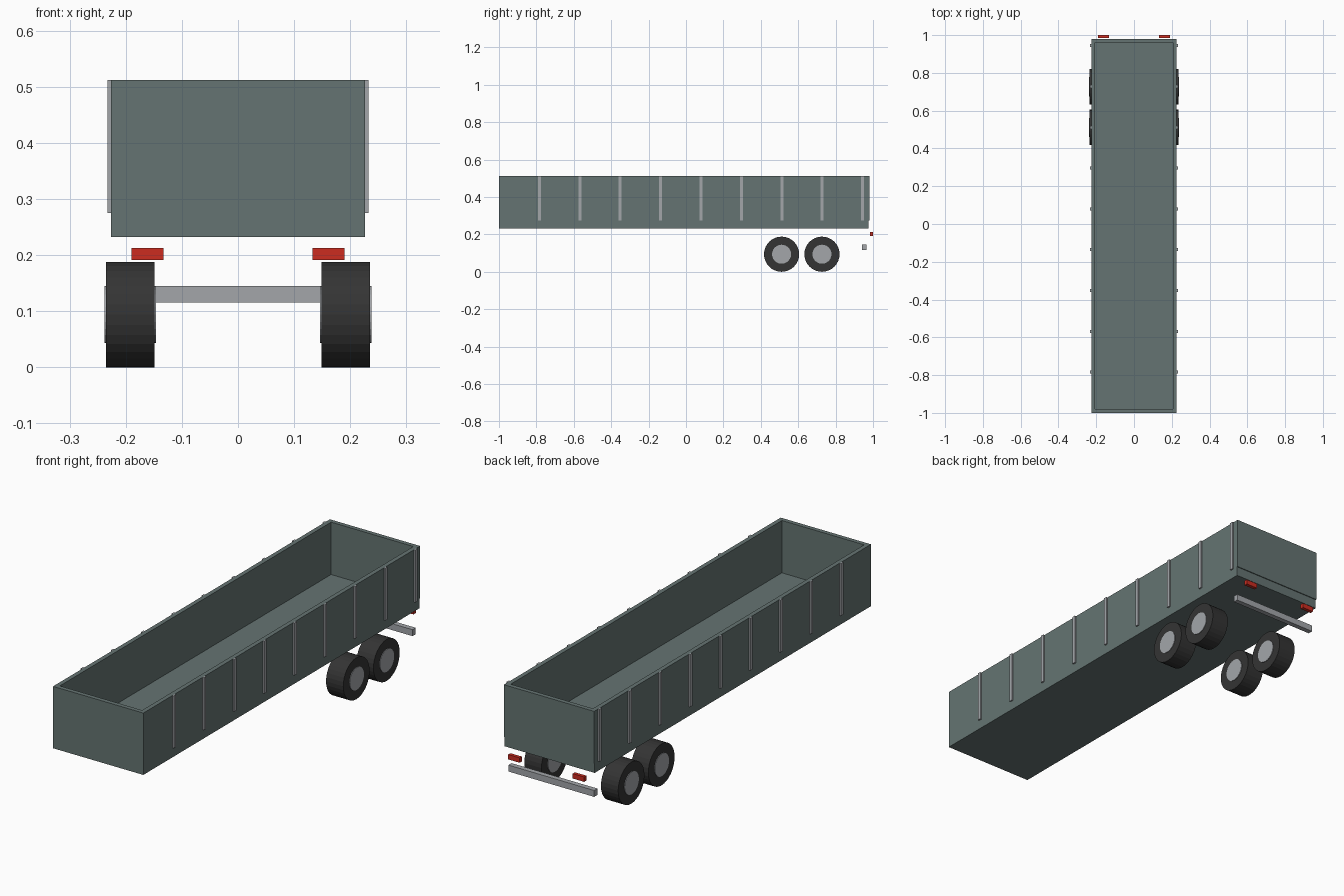
import bpy
import bmesh
import math
from mathutils import Matrix

if "Cube" in bpy.data.objects:
    bpy.data.objects.remove(bpy.data.objects["Cube"])


def srgb(r, g, b):
    def lin(c):
        c /= 255
        return c / 12.92 if c <= 0.04045 else ((c + 0.055) / 1.055) ** 2.4
    return (lin(r), lin(g), lin(b), 1.0)


def material(name, rgb):
    m = bpy.data.materials.new(name)
    m.diffuse_color = srgb(*rgb)
    m.use_nodes = True
    m.node_tree.nodes["Principled BSDF"].inputs["Base Color"].default_value = m.diffuse_color
    return m


BODY = material("slate green paint", (101, 116, 114))
STEEL = material("light grey steel", (163, 166, 170))
RUBBER = material("black rubber", (52, 52, 52))
RED = material("red lens", (204, 44, 32))


def finish(name, bm, mat):
    bmesh.ops.recalc_face_normals(bm, faces=bm.faces)
    mesh = bpy.data.meshes.new(name)
    bm.to_mesh(mesh)
    bm.free()
    mesh.materials.append(mat)
    obj = bpy.data.objects.new(name, mesh)
    bpy.context.collection.objects.link(obj)
    return obj


def box(name, x, y, z, mat):
    """Box from (min, max) ranges."""
    bm = bmesh.new()
    bmesh.ops.create_cube(bm, size=1)
    for v in bm.verts:
        v.co = [r[0] if c < 0 else r[1] for r, c in zip((x, y, z), v.co)]
    return finish(name, bm, mat)


def disc(name, x, y, z, radius, sides, mat):
    """Cylinder lying along x."""
    bm = bmesh.new()
    place = Matrix.Translation((sum(x) / 2, y, z)) @ Matrix.Rotation(math.pi / 2, 4, 'Y')
    bmesh.ops.create_cone(bm, cap_ends=True, segments=sides, radius1=radius,
                          radius2=radius, depth=abs(x[1] - x[0]), matrix=place)
    return finish(name, bm, mat)


W, T = 0.226, 0.02                    # half width, wall thickness
FRONT, REAR = -1.0, 0.98
BOTTOM, DECK, TOP = 0.232, 0.275, 0.512

# Open cargo box: floor slab, front wall and tailgate
box("floor", (-W, W), (FRONT, REAR - 0.004), (BOTTOM, DECK), BODY)
box("front_wall", (-W, W), (FRONT, FRONT + T), (DECK, TOP), BODY)
box("tailgate", (-W, W), (REAR - T, REAR), (DECK, TOP), BODY)

# Underrun bar across the rear
box("rear_bumper", (-0.215, 0.215), (0.941, 0.964), (0.116, 0.145), STEEL)

for side, s in (("left", -1), ("right", 1)):
    def span(a, b):
        return tuple(sorted((s * a, s * b)))

    box(f"{side}_wall", span(W - T, W), (FRONT + T, REAR - T), (DECK, TOP), BODY)

    # Vertical ribs along the side wall
    for i in range(9):
        y = -0.784 + 0.216 * i
        box(f"{side}_rib_{i + 1}", span(W, 0.233), (y - 0.008, y + 0.008), (DECK, TOP), STEEL)

    # Tandem wheels with hubs showing on both faces
    for i, y in enumerate((0.511, 0.727)):
        disc(f"{side}_tyre_{i + 1}", span(0.149, 0.235), y, 0.094, 0.094, 32, RUBBER)
        disc(f"{side}_hub_{i + 1}", span(0.146, 0.2375), y, 0.094, 0.051, 24, STEEL)

    # Tail light
    box(f"{side}_tail_light", span(0.133, 0.19), (0.984, 1.0), (0.191, 0.213), RED)
